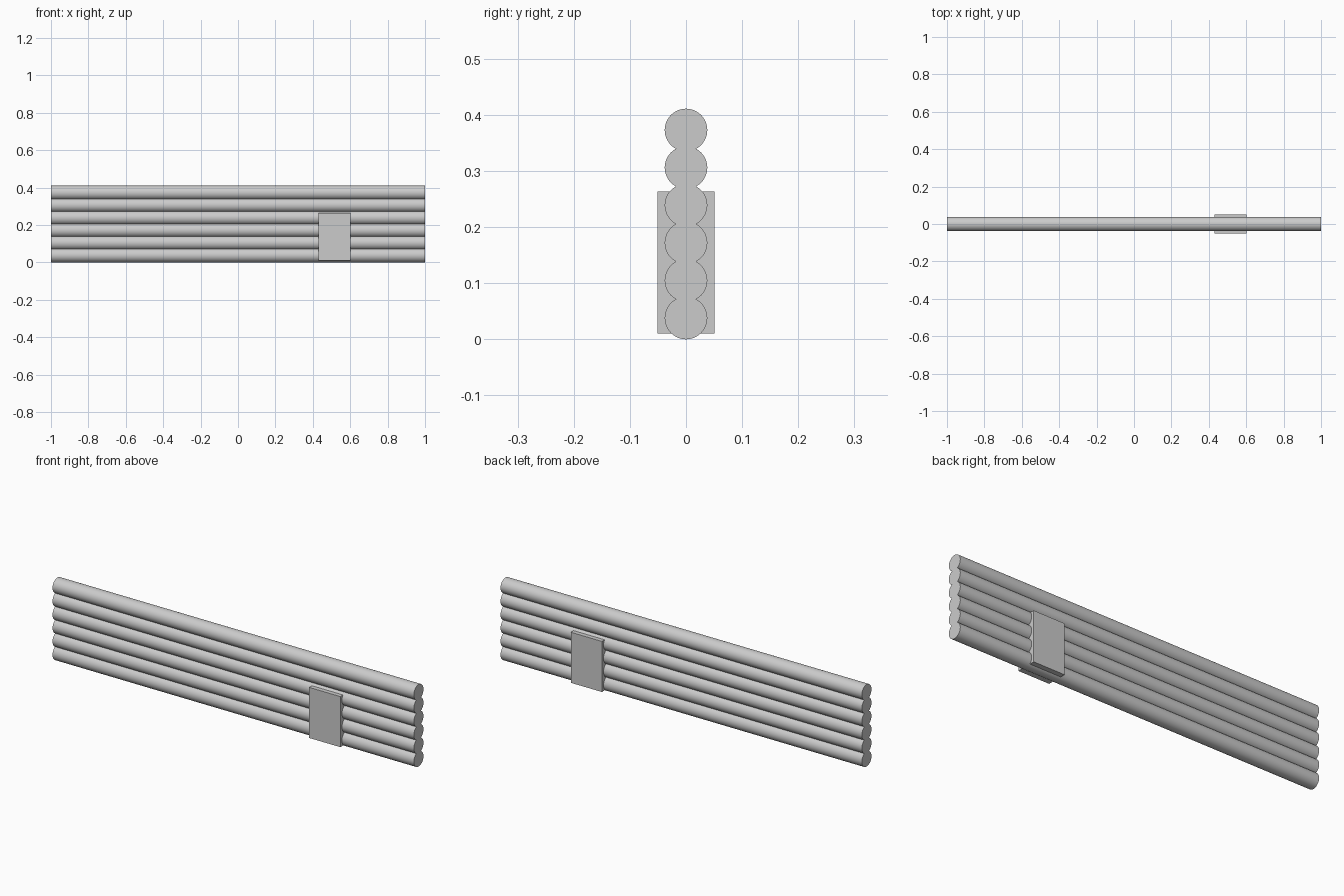
import bpy
from math import pi, radians

if "Cube" in bpy.data.objects:
    bpy.data.objects.remove(bpy.data.objects["Cube"])

RADIUS = 0.038
SPACING = 0.067

# Six stacked logs running along x
for i in range(6):
    bpy.ops.mesh.primitive_cylinder_add(
        vertices=48, radius=RADIUS, depth=2.0,
        location=(0, 0, RADIUS + i * SPACING), rotation=(0, pi / 2, 0))
    log = bpy.context.object
    log.name = f"log_{i + 1}"
    bpy.ops.object.transform_apply(location=False, rotation=True, scale=True)
    bpy.ops.object.shade_smooth_by_angle(angle=radians(30))

# Block clasping the lower logs, proud of both faces
x0, x1, z0, z1, half_y = 0.43, 0.602, 0.01, 0.263, 0.051
bpy.ops.mesh.primitive_cube_add(size=1, location=((x0 + x1) / 2, 0, (z0 + z1) / 2))
block = bpy.context.object
block.name = "clamp_block"
block.scale = (x1 - x0, 2 * half_y, z1 - z0)
bpy.ops.object.transform_apply(location=False, rotation=False, scale=True)
